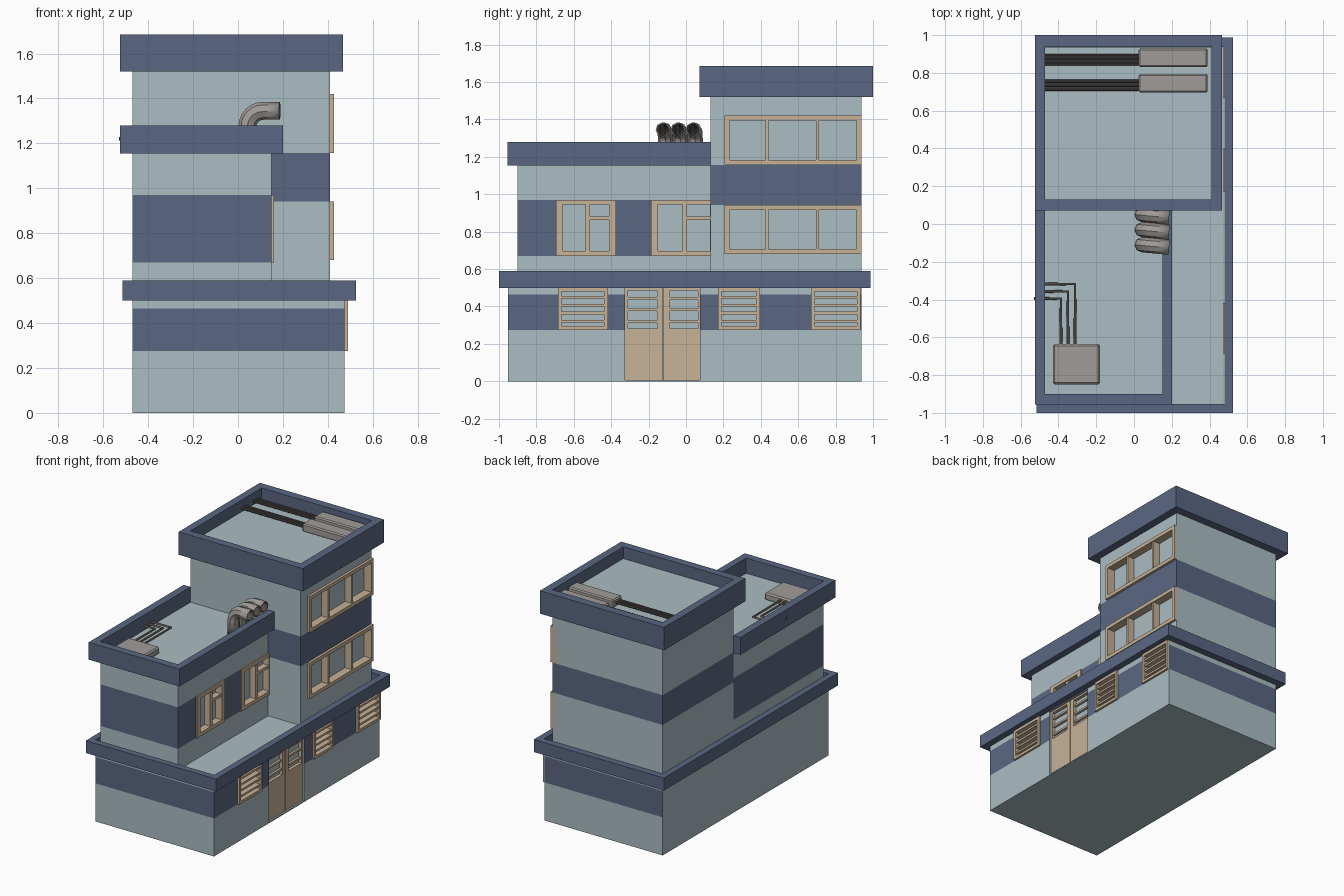
import bpy, bmesh, math

if "Cube" in bpy.data.objects:
    bpy.data.objects.remove(bpy.data.objects["Cube"])


def mat(name, r, g, b):
    m = bpy.data.materials.new(name)
    lin = [((c / 255 + 0.055) / 1.055) ** 2.4 for c in (r, g, b)]
    m.diffuse_color = (*lin, 1)
    m.use_nodes = True
    m.node_tree.nodes["Principled BSDF"].inputs["Base Color"].default_value = m.diffuse_color
    return m


WALL = mat("pale_wall", 171, 189, 195)
BLUE = mat("slate_blue", 90, 103, 130)
TAN = mat("tan_frame", 199, 178, 151)
GREY = mat("vent_grey", 160, 156, 152)
BROWN = mat("conduit_brown", 135, 123, 117)
DARK = mat("dark_pipe", 84, 80, 78)


def boxes(name, material, spans, bevel=0):
    """One object made of boxes (x0, x1, y0, y1, z0, z1)."""
    bm = bmesh.new()
    for x0, x1, y0, y1, z0, z1 in spans:
        for v in bmesh.ops.create_cube(bm, size=1)["verts"]:
            v.co = (x1 if v.co.x > 0 else x0, y1 if v.co.y > 0 else y0, z1 if v.co.z > 0 else z0)
    me = bpy.data.meshes.new(name)
    bm.to_mesh(me)
    bm.free()
    me.materials.append(material)
    ob = bpy.data.objects.new(name, me)
    bpy.context.collection.objects.link(ob)
    if bevel:
        mod = ob.modifiers.new("bevel", "BEVEL")
        mod.width, mod.segments = bevel, 1
    return ob


def storey(name, span, band, holes, band_left=True):
    """Wall block with a painted band between two heights and recessed openings."""
    ob = boxes(name, WALL, [span])
    ob.data.materials.append(BLUE)
    bm = bmesh.new()
    bm.from_mesh(ob.data)
    for z in band:
        bmesh.ops.bisect_plane(bm, geom=bm.verts[:] + bm.edges[:] + bm.faces[:],
                               plane_co=(0, 0, z), plane_no=(0, 0, 1))
    bm.normal_update()
    for f in bm.faces:
        inside = band[0] < f.calc_center_median().z < band[1] and abs(f.normal.z) < 0.5
        f.material_index = int(inside and (band_left or f.normal.x > -0.5))
    bm.to_mesh(ob.data)
    bm.free()
    cutter = boxes("cutter", WALL, holes)
    mod = ob.modifiers.new("openings", "BOOLEAN")
    mod.object, mod.operation, mod.solver = cutter, "DIFFERENCE", "EXACT"
    bpy.context.view_layer.objects.active = ob
    bpy.ops.object.modifier_apply(modifier=mod.name)
    bpy.data.objects.remove(cutter)


def rim(name, outer, inner, z0, z1, back=True):
    """Parapet around a roof; outer and inner are (x0, x1, y0, y1)."""
    a, b, c, d = outer
    e, f, g, h = inner
    parts = [(a, b, c, g, z0, z1), (a, e, g, h, z0, z1), (f, b, g, h, z0, z1)]
    if back:
        parts.append((a, b, h, d, z0, z1))
    boxes(name, BLUE, parts)


def window(name, x, y0, y1, z0, z1, side, top, bars, out=0.015):
    """Frame on the +x wall plus bars given as (y0, y1, z0, z1)."""
    a, b = x - 0.04, x + out
    parts = [(a, b, y0, y0 + side, z0, z1), (a, b, y1 - side, y1, z0, z1),
             (a, b, y0 + side, y1 - side, z0, z0 + top), (a, b, y0 + side, y1 - side, z1 - top, z1)]
    parts += [(a, b - 0.006, *bar) for bar in bars]
    boxes(name, TAN, parts)


def tube(name, material, paths, radius, caps=True):
    cu = bpy.data.curves.new(name, "CURVE")
    cu.dimensions = "3D"
    cu.bevel_depth, cu.bevel_resolution, cu.use_fill_caps = radius, 2, caps
    for path in paths:
        sp = cu.splines.new("POLY")
        sp.points.add(len(path) - 1)
        for p, co in zip(sp.points, path):
            p.co = (*co, 1)
    cu.materials.append(material)
    ob = bpy.data.objects.new(name, cu)
    bpy.context.collection.objects.link(ob)
    bpy.ops.object.select_all(action="DESELECT")
    ob.select_set(True)
    bpy.context.view_layer.objects.active = ob
    bpy.ops.object.convert(target="MESH")
    ob = bpy.context.view_layer.objects.active
    bpy.ops.object.shade_smooth_by_angle(angle=math.radians(40))
    return ob


# Opening positions on the right side
GX, BX, TX = 0.475, 0.15, 0.41
shop = [(-0.685, -0.418), (0.17, 0.396), (0.668, 0.934)]
mid = [(-0.695, -0.375), (-0.188, 0.165)]
tower = [(0.68, 0.942), (1.158, 1.42)]
leaves = [(-0.325, -0.125), (-0.12, 0.075)]

# Wall blocks
storey("ground_floor", (-0.47, GX, -0.953, 0.937, 0, 0.515), (0.275, 0.465),
       [(GX - 0.04, 1, a + 0.01, b - 0.01, 0.285, 0.493) for a, b in shop]
       + [(GX - 0.035, 1, -0.325, 0.075, 0.008, 0.498)], band_left=False)
storey("middle_floor", (-0.47, BX, -0.9, 0.13, 0.515, 1.17), (0.67, 0.97),
       [(BX - 0.04, 1, a + 0.01, b - 0.01, 0.68, 0.96) for a, b in mid])
storey("tower", (-0.47, TX, 0.13, 0.937, 0.515, 1.6), (0.942, 1.157),
       [(TX - 0.04, 1, 0.22, 0.925, a + 0.01, b - 0.01) for a, b in tower])

# Roof rims
rim("ground_ledge", (-0.515, 0.525, -1.0, 0.987), (-0.47, 0.478, -0.953, 0.937), 0.5, 0.59)
rim("middle_parapet", (-0.525, 0.2, -0.955, 0.13), (-0.47, 0.15, -0.9, 0.13), 1.155, 1.28, back=False)
rim("tower_parapet", (-0.525, 0.467, 0.072, 1.0), (-0.47, 0.41, 0.13, 0.94), 1.52, 1.685)

# Slatted ground floor windows
for i, (a, b) in enumerate(shop):
    slats = [(a + 0.02, b - 0.02, z, z + 0.014) for z in (0.315, 0.358, 0.4, 0.443)]
    window(f"ground_window_{i}", GX, a, b, 0.275, 0.5, 0.02, 0.02, slats)

# Middle floor windows with a split right-hand sash
for i, (a, b) in enumerate(mid):
    m = a + 0.158 + 0.012 * i
    window(f"middle_window_{i}", BX, a, b, 0.67, 0.97, 0.037, 0.026,
           [(m, m + 0.024, 0.69, 0.95), (m + 0.02, b - 0.03, 0.862, 0.882)], out=0.01)

# Tower windows with three panes
for i, (a, b) in enumerate(tower):
    window(f"tower_window_{i}", TX, 0.207, 0.937, a, b, 0.026, 0.026,
           [(y, y + 0.016, a + 0.02, b - 0.02) for y in (0.424, 0.695)], out=0.018)

# Double door: solid lower panel, slatted upper light
for i, (a, b) in enumerate(leaves):
    x0, x1 = GX - 0.037, GX - 0.012
    s, t = (0.015, 0.03) if i == 0 else (0.035, 0.012)
    parts = [(x0, x1, a, b, 0.008, 0.283), (x0, x1, a, b, 0.485, 0.498),
             (x0, x1, a, a + s, 0.283, 0.485), (x0, x1, b - t, b, 0.283, 0.485)]
    parts += [(x0, x1 - 0.006, a + s, b - t, z, z + 0.014) for z in (0.312, 0.375, 0.438)]
    boxes(f"door_leaf_{i}", TAN, parts)

# Elbow vents on the middle roof
paths = []
for y in (-0.11, -0.03, 0.05):
    arc = [(0.112 - 0.07 * math.cos(t), 1.275 + 0.07 * math.sin(t))
           for t in (math.pi / 2 * k / 6 for k in range(7))]
    line = [(0.042, 1.165)] + arc + [(0.186, 1.345)]
    paths.append([(x, y - 0.09 * (x - 0.042), z) for x, z in line])
vents = tube("elbow_vents", GREY, paths, 0.04, caps=False)
vents.data.materials.append(DARK)
sol = vents.modifiers.new("thickness", "SOLIDIFY")
sol.thickness, sol.offset, sol.material_offset = 0.007, -1, 1

# Middle roof unit and its conduits
boxes("middle_roof_unit", GREY, [(-0.43, -0.18, -0.85, -0.635, 1.165, 1.22)], bevel=0.01)
tube("middle_conduits", BROWN,
     [[(x, -0.64, 1.2), (x, y, 1.2), (-0.48, y, 1.2)]
      for x, y in ((-0.312, -0.318), (-0.35, -0.357), (-0.387, -0.395))], 0.008)
tube("conduit_end", DARK, [[(-0.48, -0.395, 1.22), (-0.53, -0.395, 1.22)]], 0.008)

# Tower roof units with pipe bundles
for i, y in enumerate((0.745, 0.88)):
    boxes(f"tower_roof_unit_{i}", GREY, [(0.025, 0.39, y - 0.05, y + 0.05, 1.595, 1.655)], bevel=0.008)
    tube(f"tower_pipes_{i}", DARK,
         [[(-0.475, y + d, 1.625), (0.03, y + d, 1.625)] for d in (-0.031, -0.01, 0.011)], 0.009)
